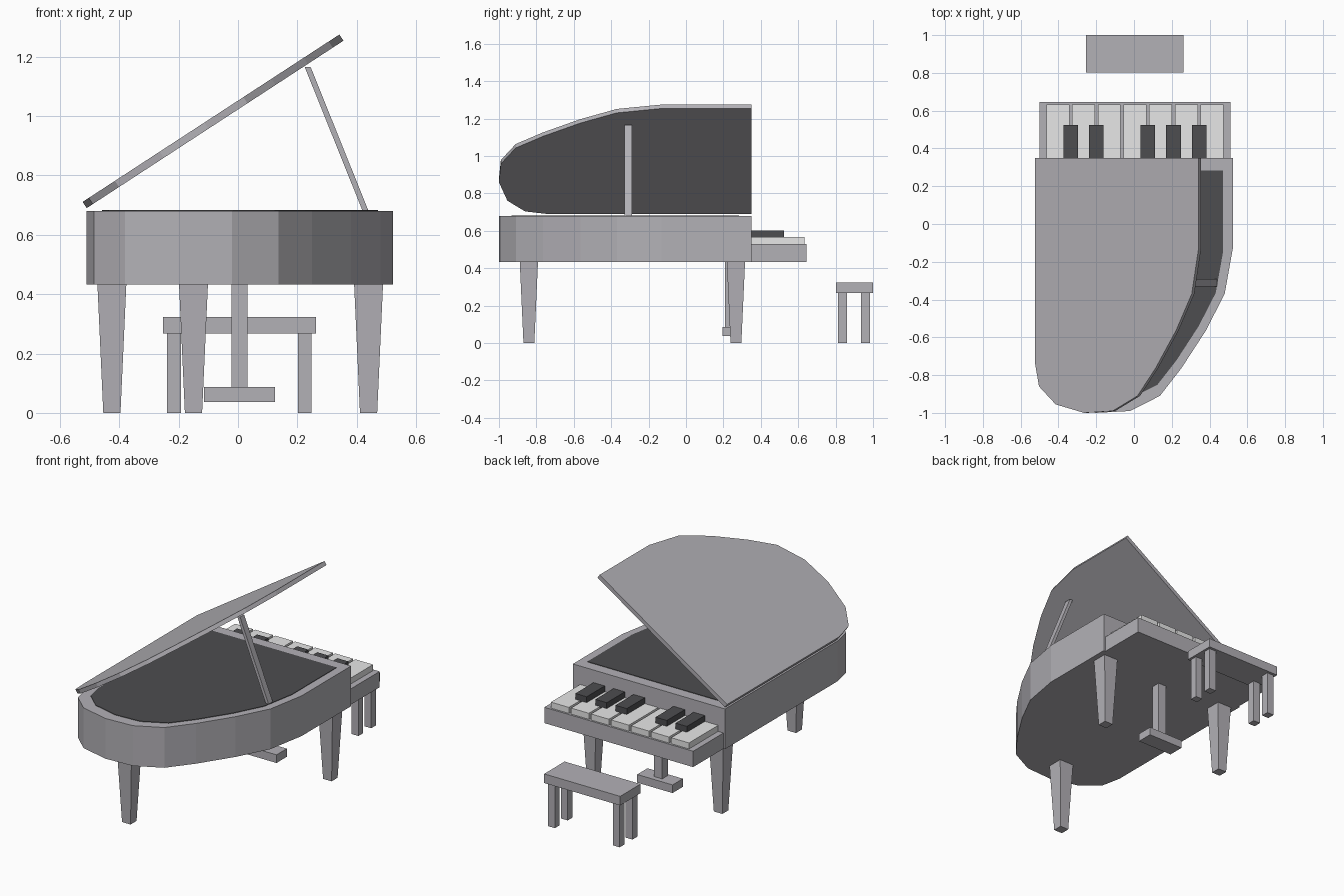
import bpy, bmesh, math
from mathutils import Matrix, Vector

cube = bpy.data.objects.get("Cube")
if cube:
    bpy.data.objects.remove(cube, do_unlink=True)


def material(name, color):
    m = bpy.data.materials.new(name)
    m.use_nodes = True
    m.diffuse_color = (*color, 1)
    m.node_tree.nodes["Principled BSDF"].inputs["Base Color"].default_value = (*color, 1)
    return m


GREY = material("case grey", (0.45, 0.44, 0.47))
DARK = material("dark charcoal", (0.075, 0.075, 0.08))
WHITE = material("key white", (0.8, 0.8, 0.8))


def finish(name, bm, mat):
    bmesh.ops.recalc_face_normals(bm, faces=bm.faces)
    mesh = bpy.data.meshes.new(name)
    bm.to_mesh(mesh)
    bm.free()
    mesh.materials.append(mat)
    ob = bpy.data.objects.new(name, mesh)
    bpy.context.collection.objects.link(ob)
    return ob


def box(name, x, y, z, mat):
    """Box from (min, max) ranges."""
    bm = bmesh.new()
    bmesh.ops.create_cube(bm, size=1)
    for v in bm.verts:
        v.co = [r[0] if c < 0 else r[1] for c, r in zip(v.co, (x, y, z))]
    return finish(name, bm, mat)


def around(c, width):
    return (c - width / 2, c + width / 2)


def prism(name, outline, z0, z1, mat, matrix=Matrix()):
    """Outline extruded upward, then placed by a matrix."""
    bm = bmesh.new()
    face = bm.faces.new([bm.verts.new((x, y, z0)) for x, y in outline])
    top = bmesh.ops.extrude_face_region(bm, geom=[face])["geom"]
    for v in top:
        if isinstance(v, bmesh.types.BMVert):
            v.co.z = z1
    bm.transform(matrix)
    return finish(name, bm, mat)


def tapered_leg(name, x, y):
    bm = bmesh.new()
    bmesh.ops.create_cube(bm, size=1)
    for v in bm.verts:
        width = 0.098 if v.co.z > 0 else 0.058
        v.co = (x + v.co.x * width, y + v.co.y * width, 0.44 if v.co.z > 0 else 0)
    return finish(name, bm, GREY)


# Curved case and the dark interior panel
LEFT, MID = -0.51, 0.005
outline = [(LEFT, 0.35), (LEFT, -0.74), (-0.485, -0.86), (-0.38, -0.955),
           (-0.2, -1.0), (-0.02, -0.99), (0.137, -0.91), (0.25, -0.765),
           (0.38, -0.565), (0.48, -0.37), (0.523, -0.13), (0.523, 0.35)]
prism("case", outline, 0.433, 0.68, GREY)
inner = [(MID + (x - MID) * 0.9, -0.322 + (y + 0.322) * 0.9) for x, y in outline]
prism("interior_panel", inner, 0.676, 0.683, DARK)

# Open lid, hinged along the straight side
hinge = Vector((LEFT, 0, 0.69))
tilt = Matrix.Translation(hinge) @ Matrix.Rotation(math.radians(-33.1), 4, "Y")
prism("lid", [(x - LEFT, y) for x, y in outline], 0, 0.025, GREY, tilt)

# Slanted lid prop
bm = bmesh.new()
bmesh.ops.create_cube(bm, size=1)
for v in bm.verts:
    x, z = (0.235, 1.165) if v.co.z > 0 else (0.43, 0.68)
    v.co = (x + v.co.x * 0.02, -0.31 + v.co.y * 0.04, z)
finish("lid_prop", bm, GREY)

# Keyboard
box("key_bed", around(MID, 1.01), (0.34, 0.645), (0.433, 0.53), GREY)
PITCH = 0.136
for i in range(7):
    x = MID + (i - 3) * PITCH
    box(f"white_key_{i + 1}", around(x, 0.121), (0.345, 0.633), (0.525, 0.567), WHITE)
for i in (0, 1, 3, 4, 5):
    x = MID + (i - 2.5) * PITCH
    box(f"black_key_{i + 1}", around(x, 0.077), (0.345, 0.525), (0.56, 0.603), DARK)

# Legs
tapered_leg("right_leg", -0.425, 0.267)
tapered_leg("left_leg", 0.44, 0.267)
tapered_leg("tail_leg", -0.15, -0.84)

# Pedal post and foot
box("pedal_post", around(MID, 0.055), (0.208, 0.263), (0.08, 0.44), GREY)
box("pedal_foot", around(MID, 0.24), (0.195, 0.295), (0.037, 0.087), GREY)

# Bench
box("bench_seat", around(MID, 0.516), (0.802, 1.0), (0.267, 0.323), GREY)
for sx in (-1, 1):
    for sy in (-1, 1):
        box("bench_leg", around(MID + sx * 0.22, 0.047), around(0.898 + sy * 0.062, 0.047),
            (0, 0.27), GREY)
